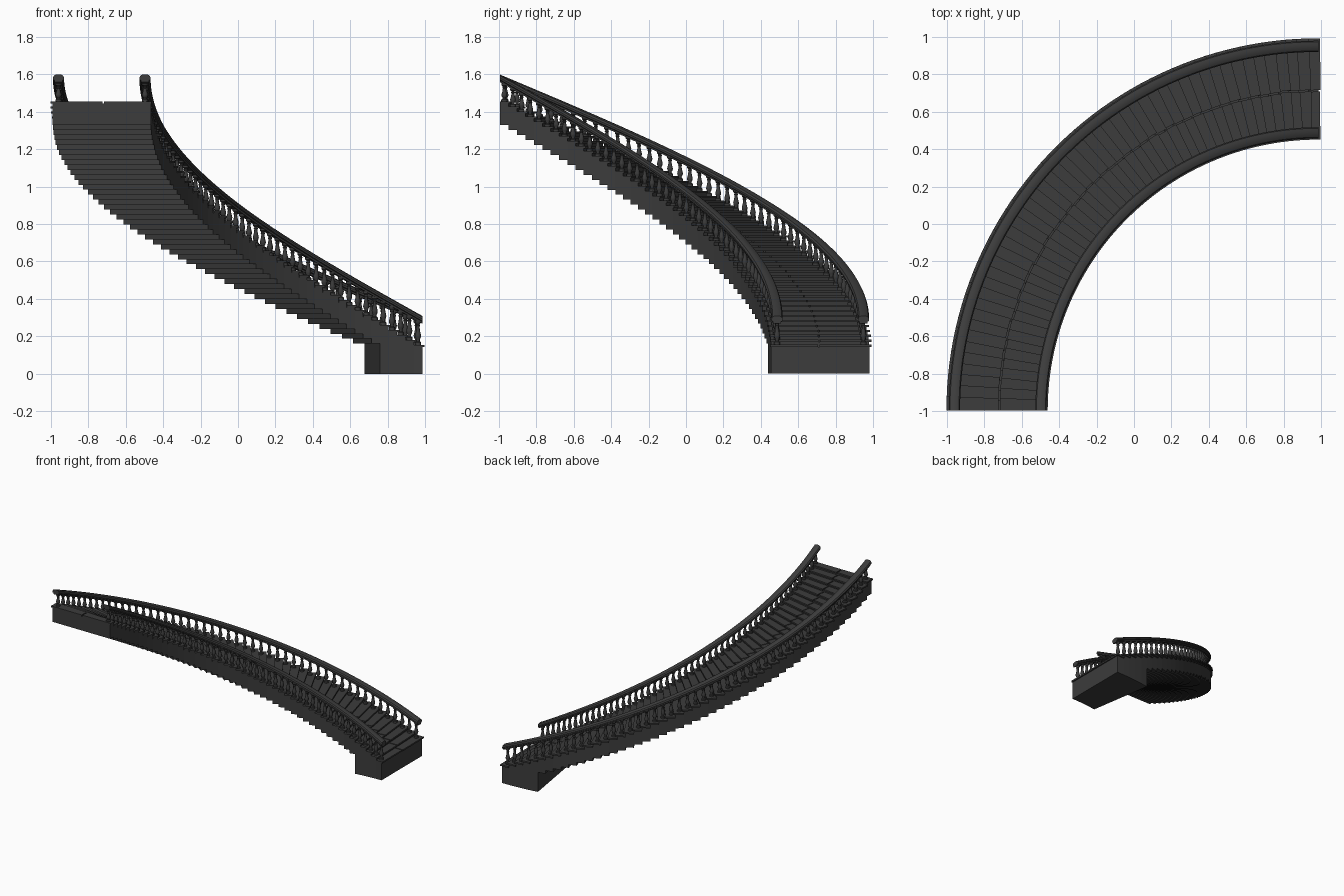
import bpy, bmesh, math, random

if "Cube" in bpy.data.objects:
    bpy.data.objects.remove(bpy.data.objects["Cube"])

random.seed(4)
CX, CY = 0.985, -0.995          # centre of the quarter turn
N = 50                          # number of steps
D = math.radians(90) / N
RISE = 1.30 / (N - 1)
R_IN, R_OUT = 1.45, 1.975       # side faces of the flight

stone = bpy.data.materials.new("dark_stone")
stone.diffuse_color = (0.045, 0.045, 0.045, 1)
stone.use_nodes = True
stone.node_tree.nodes["Principled BSDF"].inputs["Base Color"].default_value = stone.diffuse_color


def polar(r, a, z):
    return (CX - r * math.sin(a), CY + r * math.cos(a), z)


def tread_top(i):
    return 0.155 + i * RISE


def finish(name, bm, smooth=None):
    bmesh.ops.recalc_face_normals(bm, faces=bm.faces)
    me = bpy.data.meshes.new(name)
    bm.to_mesh(me)
    bm.free()
    ob = bpy.data.objects.new(name, me)
    bpy.context.collection.objects.link(ob)
    me.materials.append(stone)
    if smooth:
        bpy.ops.object.select_all(action='DESELECT')
        ob.select_set(True)
        bpy.context.view_layer.objects.active = ob
        bpy.ops.object.shade_smooth_by_angle(angle=math.radians(smooth))
    return ob


def wedge(bm, r0, r1, a0, a1, z0, z1, nose=0.0, skew=0.0):
    """Radial block; nose pushes the front edge forward by a distance."""
    corners = []
    for z in (z0, z1):
        for r, a, k in ((r0, a0, -skew), (r1, a0, skew), (r1, a1, 0), (r0, a1, 0)):
            corners.append(polar(r, a - ((nose + k) / r if a == a0 else 0), z))
    v = [bm.verts.new(c) for c in corners]
    for f in ((3, 2, 1, 0), (4, 5, 6, 7), (0, 1, 5, 4),
              (1, 2, 6, 5), (2, 3, 7, 6), (3, 0, 4, 7)):
        bm.faces.new([v[j] for j in f])


def ring_skin(bm, rings, cyclic=True):
    n = len(rings[0])
    for a, b in zip(rings, rings[1:]):
        for j in range(n):
            k = (j + 1) % n
            bm.faces.new((a[j], a[k], b[k], b[j]))
    bm.faces.new(rings[0])
    bm.faces.new(rings[-1])


# Stepped body: the first five steps reach the ground as a solid foot
bm = bmesh.new()
for i in range(N):
    top = tread_top(i) - 0.012
    if i >= 5:
        wedge(bm, R_IN, R_OUT, i * D, (i + 1) * D, tread_top(i) - 0.127, top)
    else:
        wedge(bm, R_IN, R_OUT, i * D, (i + 1) * D, 0, top)
finish("stair_body", bm)

# Tread slabs, two per step, slightly uneven with a gap in the middle
bm = bmesh.new()
for i in range(N):
    z = tread_top(i)
    mid = 1.708 + random.uniform(-0.004, 0.004)
    for r0, r1 in ((R_IN - 0.004, mid - 0.004), (mid + 0.004, R_OUT + 0.012)):
        wedge(bm, r0, r1, i * D, (i + 1) * D, z - 0.012, z,
              0.012 + random.uniform(-0.003, 0.003), random.uniform(-0.002, 0.002))
finish("treads", bm)

# Handrails: moulded section swept along a helix
SECTION = [(-0.020, 0), (0.020, 0), (0.022, 0.010), (0.029, 0.014), (0.030, 0.024),
           (0.024, 0.035), (0.011, 0.041), (-0.011, 0.041), (-0.024, 0.035),
           (-0.030, 0.024), (-0.029, 0.014), (-0.022, 0.010)]


def rail_bottom(a):
    return 0.268 + 1.29 * a / math.radians(90)


RAILS = {"inner": 1.482, "outer": 1.944}
for side, r in RAILS.items():
    bm = bmesh.new()
    rings = []
    for s in range(91):
        a = math.radians(s)
        rings.append([bm.verts.new(polar(r + u, a, rail_bottom(a) + w)) for u, w in SECTION])
    ring_skin(bm, rings)
    finish(side + "_handrail", bm, 35)

# Turned balusters: (radius, height fraction), one per step on each side
TURNING = [(0.017, 0), (0.017, 0.10), (0.010, 0.14), (0.009, 0.20), (0.015, 0.30),
           (0.016, 0.38), (0.011, 0.55), (0.008, 0.72), (0.012, 0.78), (0.008, 0.83),
           (0.016, 0.90), (0.016, 1.0)]
SEG = 10
for side, r in RAILS.items():
    bm = bmesh.new()
    for i in range(N):
        a = (i + 0.5) * D
        x, y, z = polar(r, a, tread_top(i))
        h = rail_bottom(a) + 0.006 - z
        rings = [[bm.verts.new((x + q * math.cos(2 * math.pi * j / SEG),
                                y + q * math.sin(2 * math.pi * j / SEG), z + t * h))
                  for j in range(SEG)] for q, t in TURNING]
        ring_skin(bm, rings)
    finish(side + "_balusters", bm, 40)
